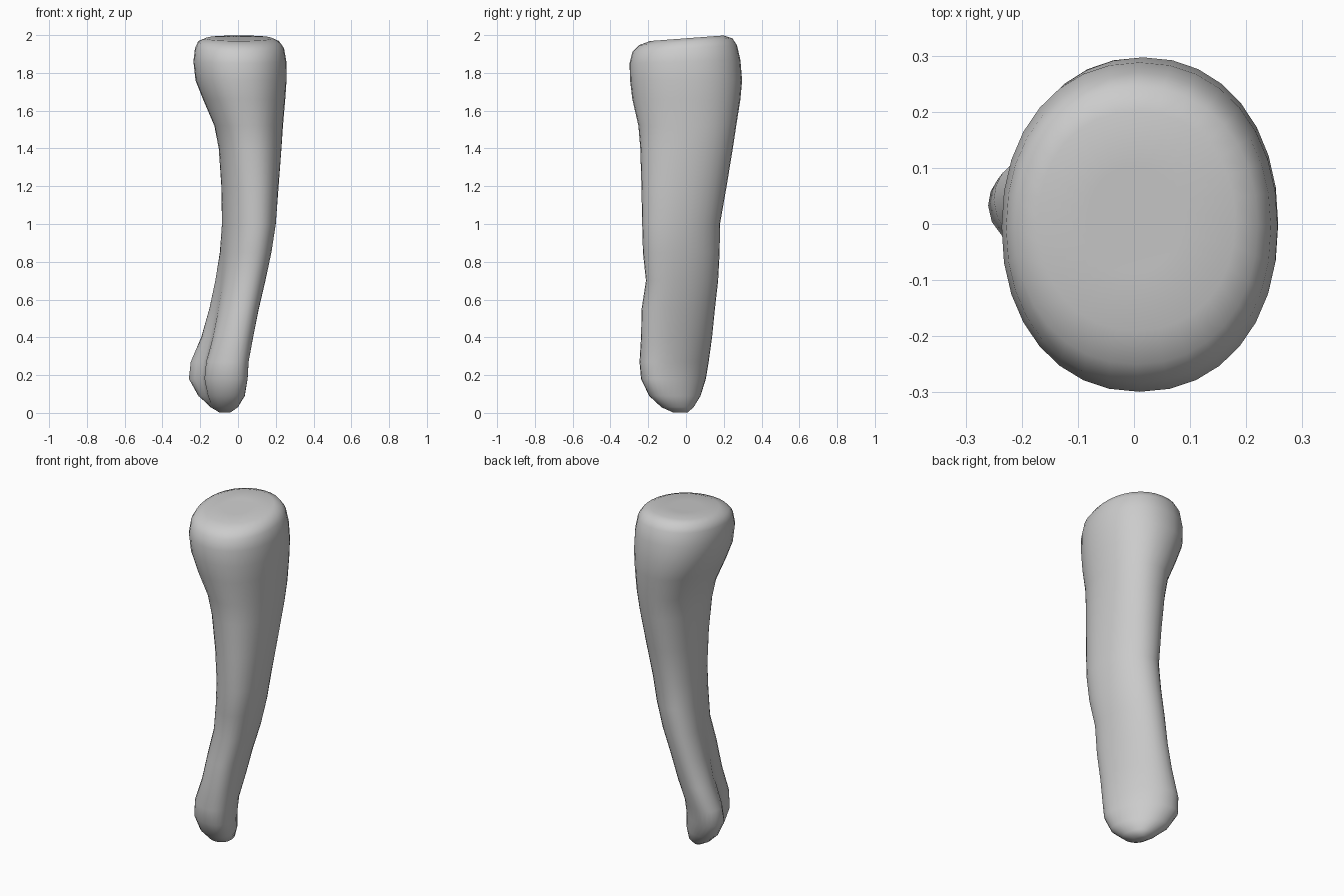
import bpy, bmesh, math

SIDES = 32
# z, xmin, xmax, ymin, ymax, shear of section, groove depth on the -x side
SECTIONS = [
    (0.005, -0.10, -0.04, -0.07, 0.01, -0.1, 0.0),
    (0.03, -0.145, 0.00, -0.13, 0.04, -0.2, 0.1),
    (0.09, -0.21, 0.036, -0.195, 0.077, -0.4, 0.3),
    (0.18, -0.26, 0.051, -0.238, 0.105, -0.5, 0.4),
    (0.27, -0.25, 0.056, -0.246, 0.12, -0.5, 0.4),
    (0.40, -0.195, 0.08, -0.238, 0.138, -0.45, 0.3),
    (0.55, -0.152, 0.11, -0.235, 0.153, -0.4, 0.2),
    (0.70, -0.12, 0.145, -0.212, 0.17, -0.35, 0.12),
    (0.85, -0.096, 0.177, -0.228, 0.178, -0.3, 0.05),
    (1.00, -0.085, 0.20, -0.232, 0.18, -0.25, 0.0),
    (1.20, -0.088, 0.215, -0.236, 0.215, -0.15, 0.0),
    (1.40, -0.102, 0.23, -0.242, 0.248, -0.05, 0.0),
    (1.52, -0.125, 0.238, -0.252, 0.266, 0.0, 0.0),
    (1.66, -0.185, 0.25, -0.284, 0.288, 0.0, 0.0),
    (1.76, -0.225, 0.257, -0.296, 0.297, 0.0, 0.0),
    (1.86, -0.236, 0.256, -0.299, 0.288, 0.0, 0.0),
    (1.93, -0.228, 0.244, -0.283, 0.27, 0.0, 0.0),
    (1.965, -0.212, 0.22, -0.25, 0.245, 0.0, 0.0),
    (1.983, -0.17, 0.18, -0.19, 0.2, 0.0, 0.0),
    (1.982, -0.08, 0.08, -0.09, 0.1, 0.0, 0.0),
]


def fit(values, lo, hi):
    a, b = min(values), max(values)
    return [lo + (v - a) / (b - a) * (hi - lo) for v in values]


def ring(z, x0, x1, y0, y1, shear, groove):
    us, vs = [], []
    for i in range(SIDES):
        a = 2 * math.pi * i / SIDES
        c, s = math.cos(a), math.sin(a)
        p = 2 / 2.15
        u = math.copysign(abs(c) ** p, c)
        v = math.copysign(abs(s) ** p, s)
        if u < 0:
            u += groove * math.exp(-((v + 0.1) / 0.38) ** 2)
        us.append(u + shear * v)
        vs.append(v)
    xs, ys = fit(us, x0, x1), fit(vs, y0, y1)
    # the upper end face tilts up towards the back
    tilt = 0.075 * max(0, min(1, (z - 1.8) / 0.16))
    return [(x, y, z + tilt * y) for x, y in zip(xs, ys)]


# bone shaft with flared head and grooved lower end
bm = bmesh.new()
rings = [[bm.verts.new(p) for p in ring(*s)] for s in SECTIONS]
for lo, hi in zip(rings, rings[1:]):
    for i in range(SIDES):
        j = (i + 1) % SIDES
        bm.faces.new((lo[i], lo[j], hi[j], hi[i]))
bm.faces.new(rings[-1])
bm.faces.new(rings[0][::-1])
for v in rings[0]:
    v.co.z = 0.003
bmesh.ops.recalc_face_normals(bm, faces=bm.faces)
for f in bm.faces:
    f.smooth = True
mesh = bpy.data.meshes.new("bone")
bm.to_mesh(mesh)
bm.free()
bone = bpy.data.objects.new("bone", mesh)
bpy.context.collection.objects.link(bone)
